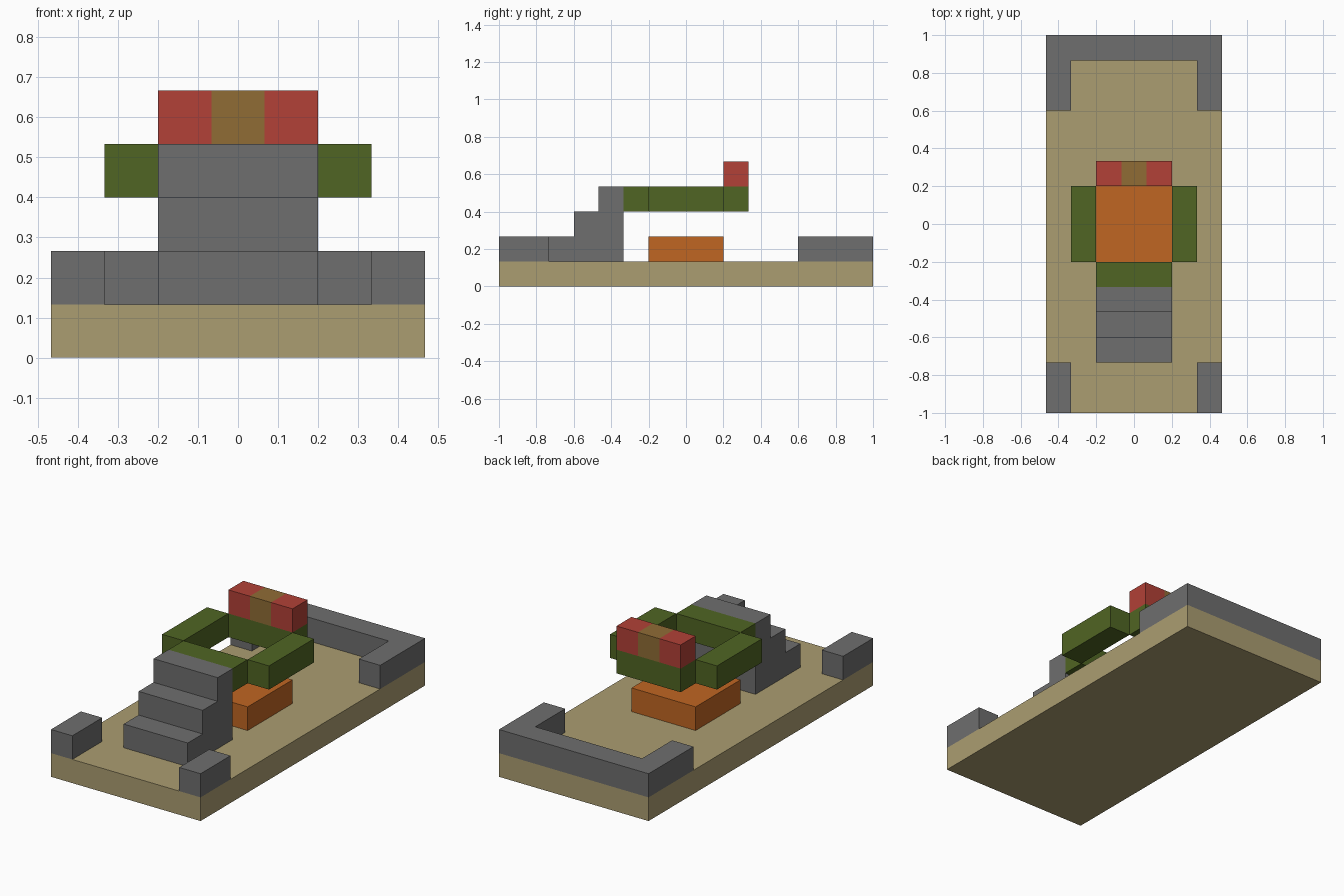
import bpy
import bmesh
from mathutils import Vector

cube = bpy.data.objects.get("Cube")
if cube:
    bpy.data.objects.remove(cube, do_unlink=True)

U = 2 / 15  # one block


def material(name, srgb):
    mat = bpy.data.materials.new(name)
    rgb = [((c / 255 + 0.055) / 1.055) ** 2.4 for c in srgb]
    mat.use_nodes = True
    mat.diffuse_color = (*rgb, 1)
    mat.node_tree.nodes["Principled BSDF"].inputs["Base Color"].default_value = (*rgb, 1)
    return mat


sand = material("sand", (171, 157, 113))
stone = material("stone grey", (110, 110, 110))
green = material("leaf green", (80, 101, 35))
orange = material("orange", (192, 102, 34))
red = material("red", (178, 65, 55))
brown = material("brown", (144, 108, 53))


def finish(name, bm, *mats):
    bmesh.ops.recalc_face_normals(bm, faces=bm.faces[:])
    mesh = bpy.data.meshes.new(name)
    bm.to_mesh(mesh)
    bm.free()
    for mat in mats:
        mesh.materials.append(mat)
    obj = bpy.data.objects.new(name, mesh)
    bpy.context.collection.objects.link(obj)
    return obj


def prism(points, direction):
    """Extrude a flat outline, all in block units."""
    bm = bmesh.new()
    face = bm.faces.new([bm.verts.new(Vector(p) * U) for p in points])
    ext = bmesh.ops.extrude_face_region(bm, geom=[face])
    verts = [g for g in ext["geom"] if isinstance(g, bmesh.types.BMVert)]
    bmesh.ops.translate(bm, verts=verts, vec=Vector(direction) * U)
    return bm


def box(x0, x1, y0, y1, z):
    """Block one unit high, standing at height z."""
    outline = [(x0, y0, z), (x1, y0, z), (x1, y1, z), (x0, y1, z)]
    return prism(outline, (0, 0, 1))


# Ground slab
finish("base", box(-3.5, 3.5, -7.5, 7.5, 0), sand)

# U-shaped back wall
half = [(3.5, 4.5), (3.5, 7.5)]
inner = [(2.5, 6.5), (2.5, 4.5)]
outline = half + [(-x, y) for x, y in reversed(half)]
outline += [(-x, y) for x, y in reversed(inner)] + inner
finish("back_wall", prism([(x, y, 1) for x, y in outline], (0, 0, 1)), stone)

# Stairs with three steps
profile = [(-2.5, 1), (-5.5, 1)]
for i in range(3):
    profile += [(i - 5.5, i + 2), (i - 4.5, i + 2)]
finish("stairs", prism([(-1.5, y, z) for y, z in profile], (3, 0, 0)), stone)

# Corner blocks and side beams, on both sides
for side, s in (("left", 1), ("right", -1)):
    finish(f"front_corner_{side}", box(2.5 * s, 3.5 * s, -7.5, -5.5, 1), stone)
    finish(f"side_beam_{side}", box(1.5 * s, 2.5 * s, -1.5, 1.5, 3), green)

# Front and back beams of the raised ring
for end, s in (("front", -1), ("back", 1)):
    finish(f"{end}_beam", box(-1.5, 1.5, 1.5 * s, 2.5 * s, 3), green)

# Orange block below the ring
finish("center_block", box(-1.5, 1.5, -1.5, 1.5, 1), orange)

# Red top bar with a brown middle band
bar = box(-1.5, 1.5, 1.5, 2.5, 4)
for x in (-0.5, 0.5):
    geom = bar.verts[:] + bar.edges[:] + bar.faces[:]
    bmesh.ops.bisect_plane(bar, geom=geom, plane_co=(x * U, 0, 0), plane_no=(1, 0, 0))
for face in bar.faces:
    face.material_index = int(abs(face.calc_center_median().x) < 0.4 * U)
finish("top_bar", bar, red, brown)
